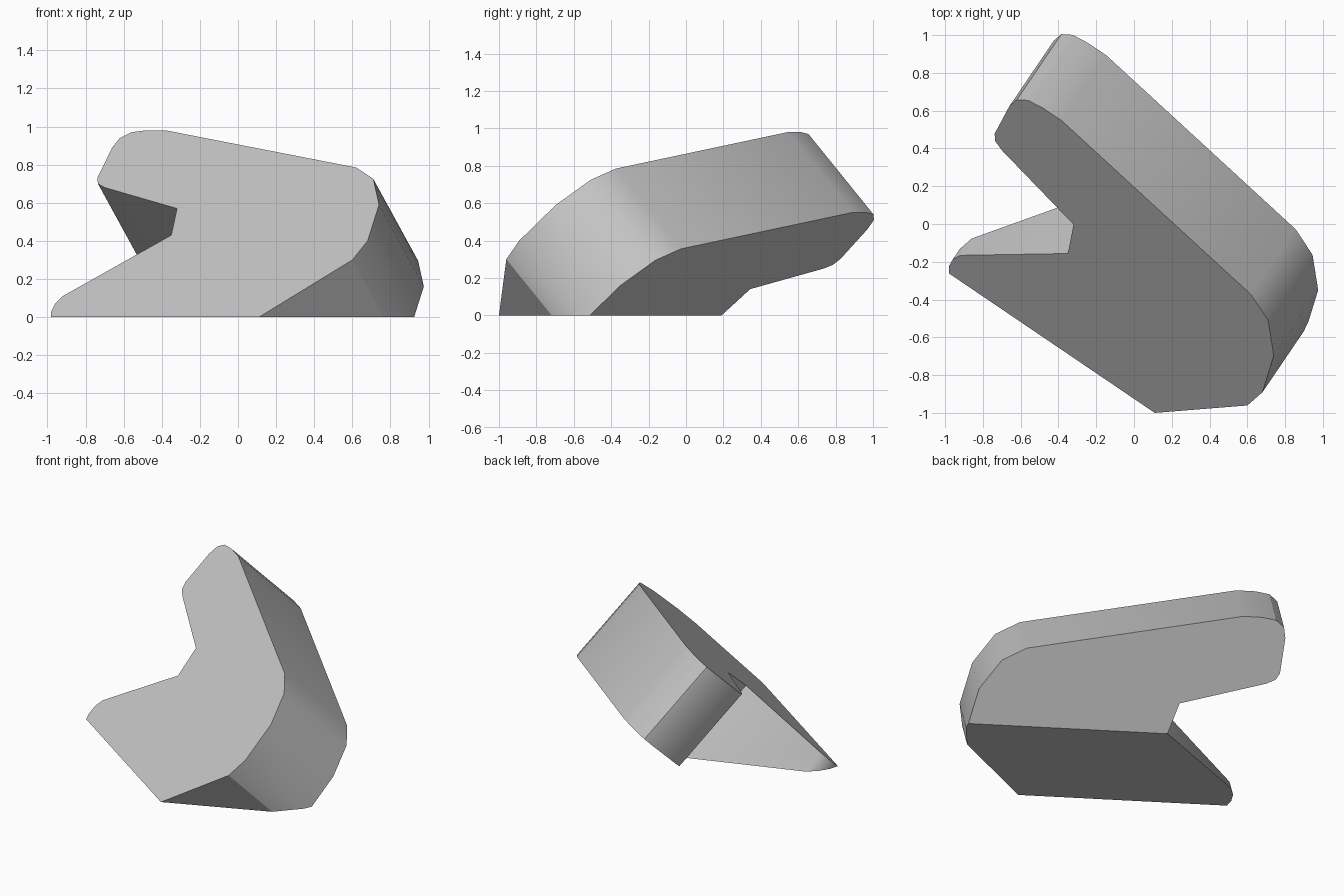
import bpy, bmesh, math
from mathutils import Vector

cube = bpy.data.objects.get("Cube")
if cube:
    bpy.data.objects.remove(cube, do_unlink=True)

# One plain grey for the whole block
grey = bpy.data.materials.new("stone grey")
grey.use_nodes = True
colour = (0.55, 0.55, 0.55, 1)
grey.diffuse_color = colour
grey.node_tree.nodes["Principled BSDF"].inputs["Base Color"].default_value = colour

# Slanted front plane: z rises with x and y from a point on the ground
SLOPE_X, SLOPE_Y = 0.5475, 0.808
ANCHOR = Vector((0.11, -1.0, 0))
NORMAL = Vector((-SLOPE_X, -SLOPE_Y, 1)).normalized()
THICKNESS = 0.6


def on_front(x, z):
    y = ANCHOR.y + (z - SLOPE_X * (x - ANCHOR.x)) / SLOPE_Y
    return Vector((x, y, z))


# Elbow outline as x, z; the foot runs slightly under the ground before trimming
outline = [
    (0.061, -0.03), (0.60, 0.30), (0.68, 0.40), (0.74, 0.59),      # heel
    (0.71, 0.725), (0.62, 0.785),
    (-0.38, 0.98), (-0.48, 0.98), (-0.56, 0.97), (-0.62, 0.94),    # upper arm
    (-0.66, 0.89), (-0.738, 0.73), (-0.735, 0.70), (-0.70, 0.68),
    (-0.32, 0.57), (-0.35, 0.43),                                  # notch
    (-0.92, 0.11), (-0.96, 0.07), (-0.98, 0.03), (-0.98, -0.03),   # lower arm
]

bm = bmesh.new()
front = bm.faces.new([bm.verts.new(on_front(x, z)) for x, z in outline])
result = bmesh.ops.extrude_face_region(bm, geom=[front], use_keep_orig=True)
moved = [g for g in result["geom"] if isinstance(g, bmesh.types.BMVert)]
bmesh.ops.translate(bm, verts=moved, vec=-NORMAL * THICKNESS)
bmesh.ops.recalc_face_normals(bm, faces=bm.faces)

# Trim flat at the ground and close the underside
cut = bmesh.ops.bisect_plane(
    bm, geom=bm.verts[:] + bm.edges[:] + bm.faces[:],
    plane_co=(0, 0, 0), plane_no=(0, 0, -1), clear_outer=True)
rim = [g for g in cut["geom_cut"] if isinstance(g, bmesh.types.BMEdge)]
bmesh.ops.contextual_create(bm, geom=rim)
bmesh.ops.recalc_face_normals(bm, faces=bm.faces)

mesh = bpy.data.meshes.new("elbow_block")
bm.to_mesh(mesh)
bm.free()
mesh.materials.append(grey)
block = bpy.data.objects.new("elbow_block", mesh)
bpy.context.collection.objects.link(block)

# Soft shading around the rounded ends, sharp elsewhere
bpy.ops.object.select_all(action='DESELECT')
block.select_set(True)
bpy.context.view_layer.objects.active = block
bpy.ops.object.shade_smooth_by_angle(angle=math.radians(30))
